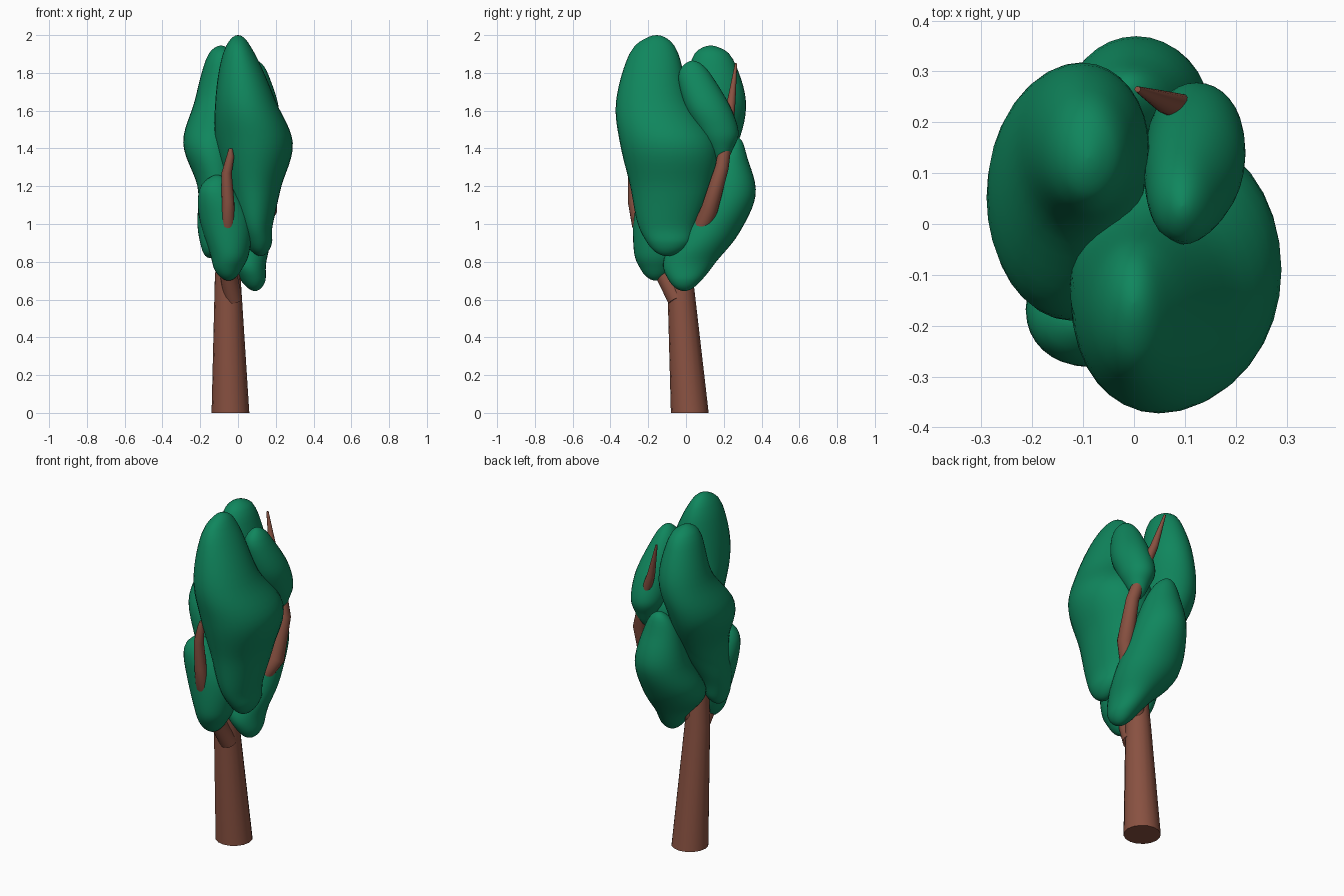
import bpy, bmesh, math
from mathutils import Vector

if "Cube" in bpy.data.objects:
    bpy.data.objects.remove(bpy.data.objects["Cube"])


def material(name, rgb):
    m = bpy.data.materials.new(name)
    m.diffuse_color = (*rgb, 1)
    m.use_nodes = True
    m.node_tree.nodes["Principled BSDF"].inputs["Base Color"].default_value = m.diffuse_color
    return m


GREEN = material("leaf green", (0.005, 0.24, 0.11))
BROWN = material("bark brown", (0.25, 0.083, 0.053))


def catmull(rows, steps):
    """Smooth curve through rows of numbers."""
    n = len(rows[0])
    first = [2 * rows[0][k] - rows[1][k] for k in range(n)]
    last = [2 * rows[-1][k] - rows[-2][k] for k in range(n)]
    pts = [first] + [list(r) for r in rows] + [last]
    out = []
    for i in range(1, len(pts) - 2):
        p0, p1, p2, p3 = pts[i - 1:i + 3]
        for s in range(steps):
            t = s / steps
            if i == 1:
                t = t * t                    # denser rings near the poles
            elif i == len(pts) - 3:
                t = 1 - (1 - t) ** 2
            out.append([0.5 * (2 * b + (c - a) * t + (2 * a - 5 * b + 4 * c - d) * t * t
                               + (3 * b - a - 3 * c + d) * t ** 3)
                        for a, b, c, d in zip(p0, p1, p2, p3)])
    out.append(list(rows[-1]))
    return out


def loft(name, rings, mat, angle):
    """Join closed rings of points into a capped skin."""
    bm = bmesh.new()
    loops = [[bm.verts.new(p) for p in ring] for ring in rings]
    n = len(loops[0])
    for a, b in zip(loops, loops[1:]):
        for j in range(n):
            bm.faces.new((a[j], a[(j + 1) % n], b[(j + 1) % n], b[j]))
    bm.faces.new(loops[0][::-1])
    bm.faces.new(loops[-1])
    bmesh.ops.recalc_face_normals(bm, faces=bm.faces)
    me = bpy.data.meshes.new(name)
    bm.to_mesh(me)
    bm.free()
    me.materials.append(mat)
    ob = bpy.data.objects.new(name, me)
    bpy.context.collection.objects.link(ob)
    bpy.ops.object.select_all(action='DESELECT')
    bpy.context.view_layer.objects.active = ob
    ob.select_set(True)
    bpy.ops.object.shade_smooth_by_angle(angle=math.radians(angle))
    return ob


def blob(name, slices, sides=32):
    """Foliage from level slices: (z, x min, x max, y min, y max)."""
    rows = [((a + b) / 2, (c + d) / 2, z, ((b - a) / 2) ** 2, ((d - c) / 2) ** 2)
            for z, a, b, c, d in slices]
    rings = []
    for x, y, z, rx2, ry2 in catmull(rows, 6):
        rx, ry = math.sqrt(max(rx2, 1e-7)), math.sqrt(max(ry2, 1e-7))
        rings.append([(x + rx * math.cos(2 * math.pi * j / sides),
                       y + ry * math.sin(2 * math.pi * j / sides), z) for j in range(sides)])
    return loft(name, rings, GREEN, 80)


def limb(name, path, level=False, sides=16):
    """Tapered round limb along (x, y, z, radius) points."""
    pts = [Vector(p[:3]) for p in path]
    rings = []
    for i, p in enumerate(pts):
        d = (pts[min(i + 1, len(pts) - 1)] - pts[max(i - 1, 0)]).normalized()
        if level:
            d = Vector((0, 0, 1))
        u = Vector((0, 1, 0)).cross(d).normalized()
        v = d.cross(u)
        rings.append([p + path[i][3] * (u * math.cos(2 * math.pi * j / sides)
                                        + v * math.sin(2 * math.pi * j / sides))
                      for j in range(sides)])
    return loft(name, rings, BROWN, 50)


# Trunk and branches
limb("trunk", [(-0.04, 0.02, 0, 0.1), (-0.054, -0.03, 0.7, 0.069),
               (-0.05, -0.05, 1.1, 0.05)], level=True)
limb("front_branch", [(-0.025, -0.05, 0.6, 0.048), (-0.055, -0.13, 0.76, 0.045),
                      (-0.055, -0.25, 1.0, 0.038), (-0.053, -0.275, 1.12, 0.033),
                      (-0.06, -0.28, 1.27, 0.027), (-0.04, -0.29, 1.36, 0.02),
                      (-0.038, -0.29, 1.4, 0.01)])
limb("back_branch", [(-0.03, -0.02, 0.75, 0.05), (0.165, 0.125, 1.08, 0.045),
                     (0.17, 0.19, 1.3, 0.036), (0.11, 0.225, 1.52, 0.028),
                     (0.06, 0.24, 1.65, 0.022), (0.007, 0.265, 1.85, 0.006)])

# Foliage masses
blob("front_foliage", [
    (2.0, 0, 0, -0.155, -0.155), (1.9, -0.08, 0.09, -0.3, -0.04),
    (1.65, -0.12, 0.2, -0.37, 0.03), (1.43, -0.12, 0.29, -0.35, 0.17),
    (1.2, -0.06, 0.23, -0.295, 0.14), (1.0, 0.0, 0.185, -0.255, 0.06),
    (0.9, 0.04, 0.18, -0.205, 0.025), (0.83, 0.12, 0.12, -0.1, -0.1)])
blob("left_foliage", [
    (1.945, -0.09, -0.09, 0.13, 0.13), (1.87, -0.17, -0.01, 0.03, 0.25),
    (1.65, -0.23, 0.03, -0.02, 0.317), (1.43, -0.29, 0.01, -0.17, 0.275),
    (1.2, -0.215, 0.0, -0.19, 0.15), (1.0, -0.215, -0.04, -0.19, 0.03),
    (0.88, -0.195, -0.08, -0.18, -0.02), (0.82, -0.15, -0.15, -0.1, -0.1)])
blob("low_front_foliage", [
    (1.26, -0.11, -0.11, -0.19, -0.19), (1.18, -0.205, -0.02, -0.27, -0.1),
    (1.03, -0.205, 0.07, -0.282, -0.02), (0.85, -0.15, 0.06, -0.275, -0.03),
    (0.76, -0.125, 0.02, -0.24, -0.07), (0.7, -0.05, -0.05, -0.16, -0.16)])
blob("low_back_foliage", [
    (1.46, -0.01, -0.01, 0.265, 0.265), (1.35, -0.1, 0.09, 0.15, 0.325),
    (1.15, -0.14, 0.15, 0.06, 0.368), (0.95, -0.17, 0.17, -0.06, 0.28),
    (0.8, -0.06, 0.15, -0.12, 0.16), (0.7, 0.015, 0.145, -0.09, 0.08),
    (0.645, 0.09, 0.09, -0.01, -0.01)])
blob("upper_back_foliage", [
    (1.865, 0.095, 0.095, 0.035, 0.035), (1.78, 0.03, 0.165, -0.04, 0.14),
    (1.62, 0.02, 0.215, -0.005, 0.235), (1.49, 0.03, 0.215, 0.06, 0.278),
    (1.4, 0.07, 0.19, 0.12, 0.25), (1.32, 0.13, 0.13, 0.19, 0.19)])
